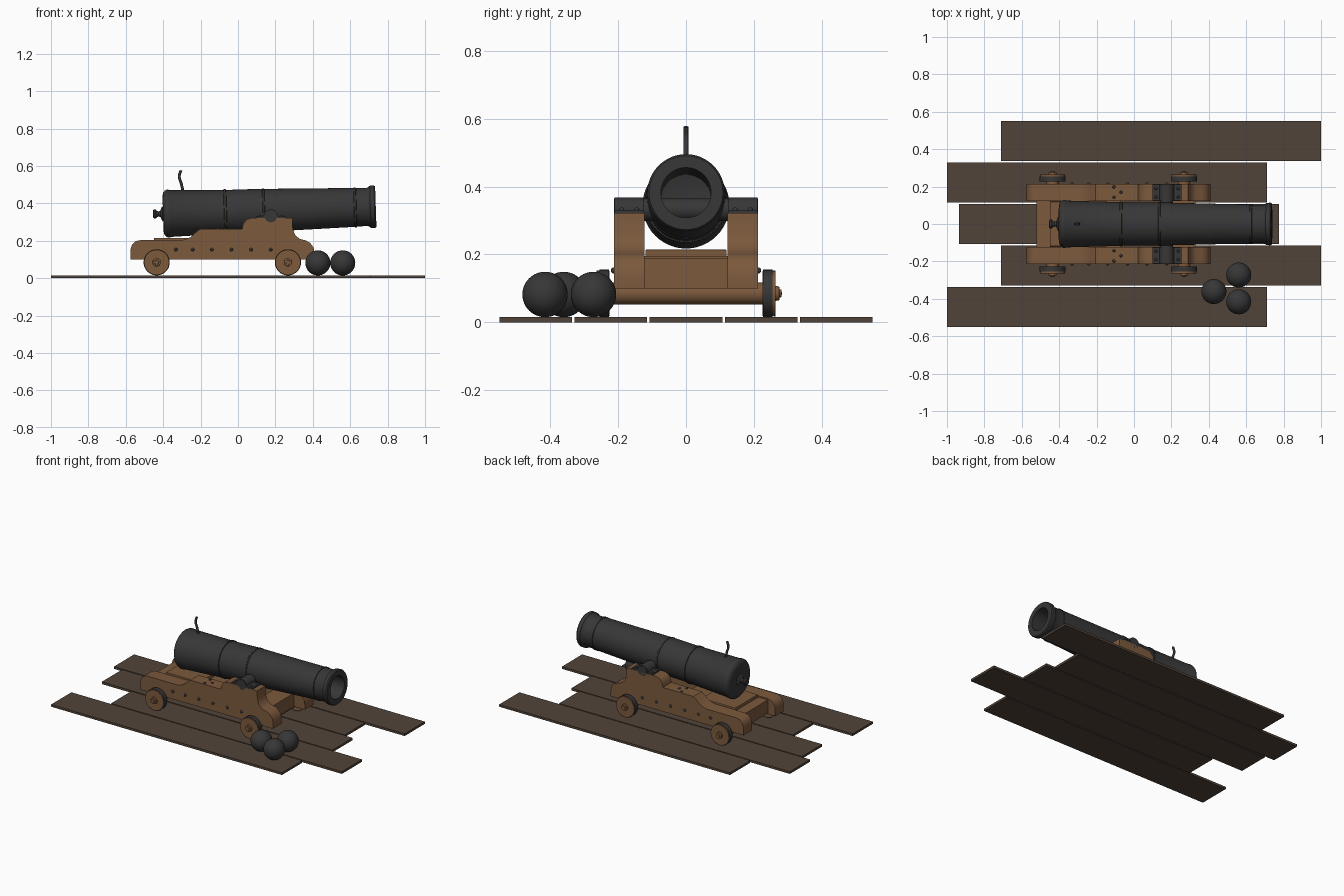
import bpy, bmesh, math
from mathutils import Matrix, Vector

if "Cube" in bpy.data.objects:
    bpy.data.objects.remove(bpy.data.objects["Cube"])


def material(name, rgb):
    m = bpy.data.materials.new(name)
    m.diffuse_color = (*rgb, 1)
    m.use_nodes = True
    m.node_tree.nodes["Principled BSDF"].inputs["Base Color"].default_value = m.diffuse_color
    return m


IRON = material("dark iron", (0.038, 0.038, 0.039))
WOOD = material("carriage wood", (0.2, 0.1, 0.046))
DECK = material("deck wood", (0.082, 0.057, 0.041))


def finish(name, bm, mat, smooth=True, bevel=0):
    bmesh.ops.remove_doubles(bm, verts=bm.verts, dist=1e-5)
    bmesh.ops.recalc_face_normals(bm, faces=bm.faces)
    me = bpy.data.meshes.new(name)
    bm.to_mesh(me)
    bm.free()
    me.materials.append(mat)
    ob = bpy.data.objects.new(name, me)
    bpy.context.collection.objects.link(ob)
    if bevel:
        b = ob.modifiers.new("bevel", 'BEVEL')
        b.width, b.segments = bevel, 2
    if smooth:
        bpy.context.view_layer.objects.active = ob
        ob.select_set(True)
        bpy.ops.object.shade_smooth_by_angle(angle=math.radians(35))
        ob.select_set(False)
    return ob


def box(name, x, y, z, mat, bevel=0):
    bm = bmesh.new()
    size = (x[1] - x[0], y[1] - y[0], z[1] - z[0])
    mid = Vector((sum(x), sum(y), sum(z))) / 2
    bmesh.ops.create_cube(bm, size=1, matrix=Matrix.Translation(mid) @ Matrix.Diagonal((*size, 1)))
    return finish(name, bm, mat, False, bevel)


def lathe(name, pts, mat, matrix, n=32):
    """Turn (distance, radius) points around the local X axis."""
    bm = bmesh.new()
    rings = []
    for x, r in pts:
        rings.append([bm.verts.new(matrix @ Vector((x, r * math.cos(a), r * math.sin(a))))
                      for a in (2 * math.pi * i / n for i in range(n))])
    for p, q in zip(rings, rings[1:]):
        for i in range(n):
            j = (i + 1) % n
            bm.faces.new((p[i], p[j], q[j], q[i]))
    return finish(name, bm, mat)


def plate(name, pts, y0, y1, mat, bevel=0):
    """Extrude an XZ outline from y0 to y1."""
    bm = bmesh.new()
    f = bm.faces.new([bm.verts.new((x, y0, z)) for x, z in pts])
    g = bmesh.ops.extrude_face_region(bm, geom=[f])
    bmesh.ops.translate(bm, vec=(0, y1 - y0, 0),
                        verts=[v for v in g['geom'] if isinstance(v, bmesh.types.BMVert)])
    return finish(name, bm, mat, True, bevel)


def ball(name, c, r, mat, u=32, v=20):
    bm = bmesh.new()
    bmesh.ops.create_uvsphere(bm, u_segments=u, v_segments=v, radius=r, matrix=Matrix.Translation(c))
    return finish(name, bm, mat)


# deck planks, staggered
for i, (x0, x1) in enumerate([(-1, .711), (-.711, 1), (-.935, .775), (-1, .711), (-.711, 1)]):
    y = (i - 2) * .2215
    box(f"deck_plank_{i}", (x0, x1), (y - .107, y + .107), (0, .015), DECK)

# gun barrel with hollow bore, tilted slightly upward
tilt = Matrix.Translation((0, 0, .358)) @ Matrix.Rotation(math.radians(-1.9), 4, 'Y')
lathe("barrel", [
    (-.401, 0), (-.401, .095), (-.397, .112), (-.388, .123), (-.378, .128), (-.368, .128), (-.362, .125),
    (-.075, .117), (-.073, .121), (-.062, .121), (-.06, .116),
    (.132, .116), (.134, .118), (.142, .118), (.144, .115),
    (.62, .104), (.622, .107), (.632, .107), (.634, .103), (.69, .101),
    (.702, .107), (.708, .113), (.73, .114), (.737, .109), (.737, .074), (.12, .074), (.1, 0)],
    IRON, tilt, 48)
lathe("cascabel_knob", [
    (-.455, 0), (-.455, .018), (-.45, .024), (-.44, .024), (-.434, .017), (-.425, .013),
    (-.415, .017), (-.41, .03), (-.404, .04), (-.39, .04)], IRON, tilt, 24)

# bent fuse
cu = bpy.data.curves.new("fuse", 'CURVE')
cu.dimensions, cu.bevel_depth, cu.bevel_resolution, cu.use_fill_caps = '3D', .0075, 2, True
sp = cu.splines.new('BEZIER')
path = [(-.293, 0, .46), (-.303, 0, .505), (-.314, 0, .545), (-.305, 0, .577)]
sp.bezier_points.add(len(path) - 1)
for p, co in zip(sp.bezier_points, path):
    p.co, p.handle_left_type, p.handle_right_type = co, 'AUTO', 'AUTO'
cu.materials.append(IRON)
bpy.context.collection.objects.link(bpy.data.objects.new("fuse", cu))

# trunnion bar across the carriage
along_y = Matrix.Rotation(math.pi / 2, 4, 'Z')
lathe("trunnion", [(-.213, 0), (-.213, .033), (.213, .033), (.213, 0)], IRON,
      Matrix.Translation((.175, 0, .332)) @ along_y)

cheek = [(-.575, .1), (-.575, .155), (-.566, .18), (-.548, .198), (-.52, .204), (-.295, .204),
         (-.255, .219), (-.228, .244), (-.205, .262), (.022, .262), (.027, .29), (.045, .313),
         (.07, .322), (.29, .322), (.293, .262), (.306, .23), (.33, .21), (.36, .203),
         (.385, .19), (.404, .165), (.409, .135), (.409, .1)]
arc = [(.175 - .038 * math.cos(a), .332 + .036 * math.sin(a)) for a in
       (math.pi * k / 12 for k in range(13))]
cap = [(.1, .32), (.1, .331)] + arc + [(.255, .331), (.255, .32)]

for side, s in (("left", -1), ("right", 1)):
    # stepped side cheek and iron strap over the trunnion
    plate(f"cheek_{side}", cheek, s * .123, s * .213, WOOD)
    plate(f"trunnion_strap_{side}", cap, s * .125, s * .2115, IRON)
    # bolts on the outside and on top
    for i, x in enumerate((-.332, -.242, -.14, -.035, .07, .175)):
        ball(f"side_bolt_{side}_{i}", (x, s * .213, .153), .009, IRON, 12, 8)
    for i, (x, y, z) in enumerate([(-.107, .198, .262), (-.07, .17, .262), (-.107, .143, .262),
                                   (.117, .145, .331), (.117, .19, .331),
                                   (.236, .145, .331), (.236, .19, .331)]):
        ball(f"top_bolt_{side}_{i}", (x, s * y, z), .008, IRON, 12, 8)
    # wheels: wooden disc, iron tyre, hub with pin
    for end, x in (("rear", -.435), ("front", .267)):
        m = Matrix.Translation((x, 0, .085)) @ Matrix.Rotation(s * math.pi / 2, 4, 'Z')
        lathe(f"{end}_wheel_{side}", [(.226, 0), (.226, .066), (.264, .0675), (.264, 0)], WOOD, m)
        lathe(f"{end}_tyre_{side}", [(.227, .06), (.227, .07), (.255, .07), (.255, .06)], IRON, m)
        lathe(f"{end}_hub_{side}", [(.26, .022), (.275, .021), (.276, .012), (.282, .011), (.283, 0)],
              WOOD, m, 20)

# axles
for end, x in (("rear", -.435), ("front", .267)):
    lathe(f"{end}_axle", [(-.23, 0), (-.23, .033), (.23, .033), (.23, 0)], WOOD,
          Matrix.Translation((x, 0, .085)) @ along_y)

# bed, wedge under the breech, front crosspiece
box("carriage_bed", (-.52, -.05), (-.124, .124), (.105, .195), WOOD)
box("breech_wedge", (-.45, -.2), (-.12, .12), (.19, .215), WOOD, .004)
box("front_crosspiece", (.2, .33), (-.124, .124), (.1, .19), WOOD)

# cannonballs on the deck
for i, (x, y) in enumerate([(.427, -.361), (.56, -.273), (.56, -.416)]):
    ball(f"cannonball_{i}", (x, y, .082), .067, IRON)
